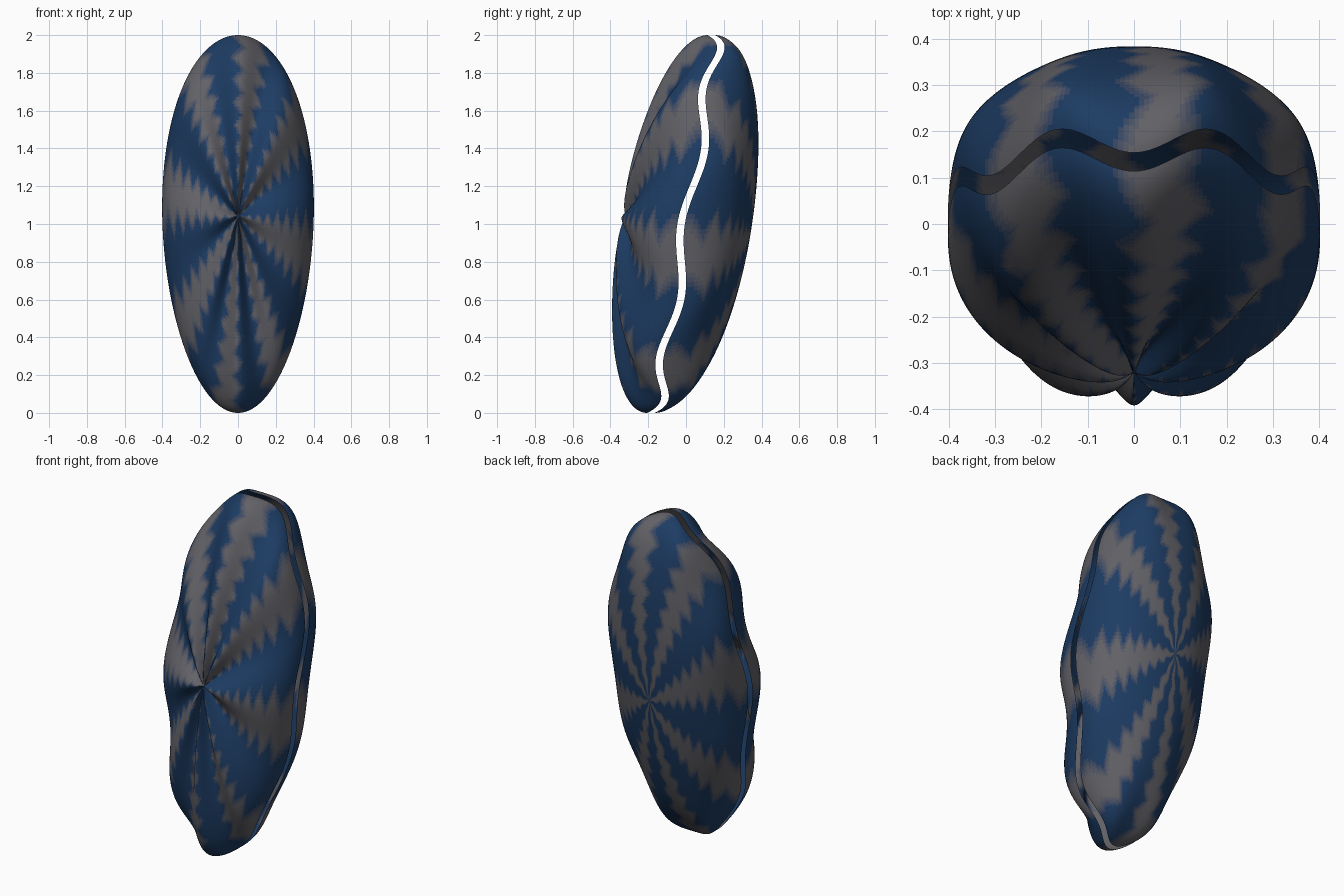
import bpy, math

if "Cube" in bpy.data.objects:
    bpy.data.objects.remove(bpy.data.objects["Cube"])

SEG, RINGS, RIBS = 240, 70, 8
BLUE, GREY, STEPS = (0.012, 0.045, 0.125), (0.12, 0.12, 0.135), 5

# Blue-to-grey shades for the soft-edged radial stripes
shades = []
for i in range(STEPS):
    k = i / (STEPS - 1)
    m = bpy.data.materials.new(f"shell_shade_{i}")
    m.diffuse_color = tuple(b + (g - b) * k for b, g in zip(BLUE, GREY)) + (1,)
    m.use_nodes = True
    m.node_tree.nodes["Principled BSDF"].inputs["Base Color"].default_value = m.diffuse_color
    shades.append(m)


def shell_point(side, r, t):
    """side -1 = front valve, +1 = back valve; r = 0 at the hub, 1 at the rim"""
    x = r * 0.4 * math.sin(t) * (1 + 0.09 * math.cos(t))
    z = 1 - side * 0.04 * (1 - r) + r * math.cos(t)
    dome = 0.31 if side < 0 else 0.325
    ribs = 1 - math.exp(-r / 0.09) if side < 0 else r ** 6
    y = 0.16 * (z - 1) + 0.005 - 0.031 * ribs * math.cos(RIBS * t)
    return x, y + side * (dome * math.sqrt(max(0, 1 - r * r)) + 0.02), z


def stripe_shade(r, t):
    """zigzag stripes radiating from the hub"""
    zig = abs((r * 8 + 0.15 * math.sin(3 * t)) % 1 - 0.5) - 0.25
    wave = math.cos(RIBS * (t - math.radians(10) + 0.3 * zig))
    k = min(1, max(0, 0.5 + 1.1 * (wave - 0.25)))
    return round(k * (STEPS - 1))


def make_valve(name, side):
    verts, faces, mats = [shell_point(side, 0, 0)], [], []
    radii = [math.sin(math.pi / 2 * i / RINGS) for i in range(RINGS + 1)]
    angles = [math.tau * j / SEG for j in range(SEG)]
    for r in radii[1:]:
        verts += [shell_point(side, r, t) for t in angles]
    for i in range(RINGS):
        for j in range(SEG):
            k = (j + 1) % SEG
            a, b = 1 + i * SEG + j, 1 + i * SEG + k
            f = (0, a, b) if i == 0 else (a - SEG, a, b, b - SEG)
            faces.append(f if side > 0 else f[::-1])
            mats.append(stripe_shade((radii[i] + radii[i + 1]) / 2, angles[j] + math.pi / SEG))
    mesh = bpy.data.meshes.new(name)
    mesh.from_pydata(verts, [], faces)
    for m in shades:
        mesh.materials.append(m)
    mesh.polygons.foreach_set("material_index", mats)
    mesh.polygons.foreach_set("use_smooth", [True] * len(faces))
    mesh.update()
    obj = bpy.data.objects.new(name, mesh)
    bpy.context.collection.objects.link(obj)
    return obj


# Two open valves with a wavy gap between their rims
make_valve("front_valve", -1)
make_valve("back_valve", 1)
